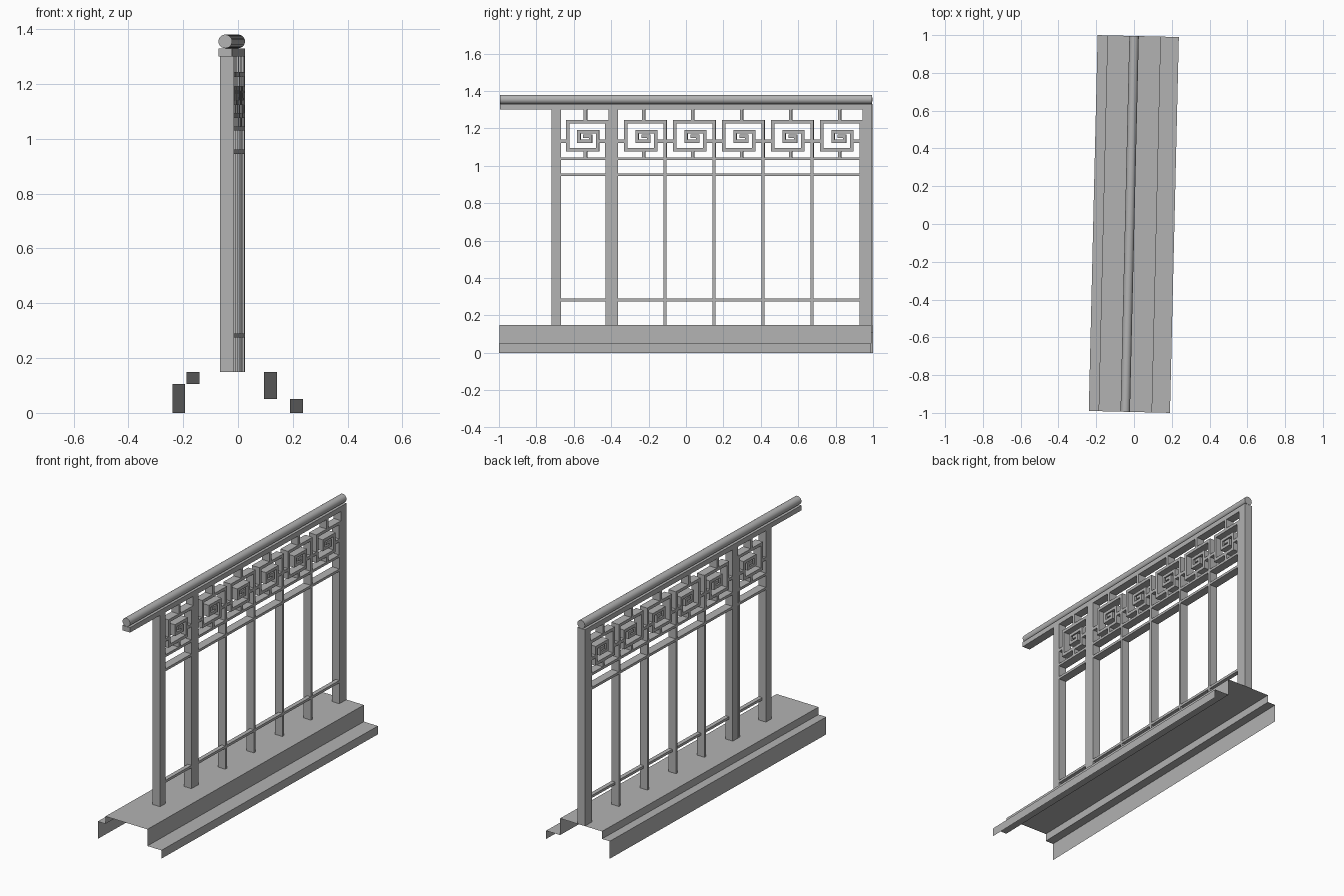
import bpy, bmesh
from math import pi
from mathutils import Matrix, Vector

cube = bpy.data.objects.get("Cube")
if cube:
    bpy.data.objects.remove(cube, do_unlink=True)

grey = bpy.data.materials.new("mid_grey")
grey.use_nodes = True
colour = (0.45, 0.45, 0.45, 1)
grey.diffuse_color = colour
grey.node_tree.nodes["Principled BSDF"].inputs["Base Color"].default_value = colour

TURN = Matrix.Rotation(-0.0236, 4, 'Z')   # the whole railing stands slightly turned
BACK, FACE = -0.048, 0.002                # railing depth in x
MID = (BACK + FACE) / 2
HALF = 0.995                              # half length
FLOOR, TOP = 0.15, 1.30


def finish(name, bm):
    bm.transform(TURN)
    mesh = bpy.data.meshes.new(name)
    bm.to_mesh(mesh)
    bm.free()
    mesh.materials.append(grey)
    obj = bpy.data.objects.new(name, mesh)
    bpy.context.collection.objects.link(obj)
    return obj


def add_box(bm, y0, y1, z0, z1, x0=BACK, x1=FACE):
    size = Vector((x1 - x0, y1 - y0, z1 - z0))
    centre = Vector((x0 + x1, y0 + y1, z0 + z1)) / 2
    bmesh.ops.create_cube(bm, size=1, matrix=Matrix.Translation(centre) @ Matrix.Diagonal(size).to_4x4())


def box(name, *dims):
    bm = bmesh.new()
    add_box(bm, *dims)
    return finish(name, bm)


# Stepped base: an open folded sheet
profile = [(-0.216, 0), (-0.216, 0.105), (-0.164, 0.105), (-0.164, FLOOR),
           (0.119, FLOOR), (0.119, 0.05), (0.214, 0.05), (0.214, 0)]
bm = bmesh.new()
rows = [[bm.verts.new((x, y, z)) for x, z in profile] for y in (-HALF, HALF)]
for i in range(len(profile) - 1):
    bm.faces.new((rows[0][i], rows[0][i + 1], rows[1][i + 1], rows[1][i]))
bmesh.ops.recalc_face_normals(bm, faces=bm.faces)
if max(bm.faces, key=lambda f: f.calc_center_median().z).normal.z < 0:
    bmesh.ops.reverse_faces(bm, faces=bm.faces)
finish("stepped_base", bm)

# Top bar and round handrail
box("top_bar", -HALF, HALF, TOP, 1.33)
bm = bmesh.new()
bmesh.ops.create_cone(bm, cap_ends=True, segments=24, radius1=0.025, radius2=0.025, depth=2 * HALF,
                      matrix=Matrix.Translation((MID, 0, 1.355)) @ Matrix.Rotation(pi / 2, 4, 'X'))
handrail = finish("handrail", bm)
bpy.context.view_layer.objects.active = handrail
handrail.select_set(True)
bpy.ops.object.shade_smooth_by_angle()
handrail.select_set(False)

# Posts
for name, y in (("front_post", -0.719), ("second_post", -0.414), ("end_post", 0.945)):
    box(name, y, y + 0.05, FLOOR, TOP)

# Horizontal rails
box("lower_rail", -0.67, 0.945, 0.275, 0.29, FACE - 0.025, FACE)
box("middle_rail", -0.67, 0.945, 0.945, 0.96)
box("upper_rail", -0.67, 0.945, 1.03, 1.045)

# Balusters, each running up into a square scroll
W = 0.009
scroll = [(0, 1.04), (0, 1.235), (-0.21, 1.235), (-0.21, 1.085), (-0.05, 1.085), (-0.05, 1.183),
          (-0.15, 1.183), (-0.15, 1.132), (-0.088, 1.132), (-0.088, 1.158), (-0.118, 1.158)]
links = [((-0.25, 1.132), (-0.21, 1.132)), ((-0.05, 1.132), (0, 1.132)),
         ((-0.115, 1.235), (-0.115, TOP - W)), ((-0.115, 1.04), (-0.115, 1.085))]
for n, y in enumerate([-0.423] + [-0.112 + 0.262 * i for i in range(5)], 1):
    box(f"baluster_{n}", y - 0.0075, y + 0.0075, FLOOR, 1.04)
    bm = bmesh.new()
    for (ya, za), (yb, zb) in list(zip(scroll, scroll[1:])) + links:
        add_box(bm, y + min(ya, yb) - W, y + max(ya, yb) + W, min(za, zb) - W, max(za, zb) + W)
    finish(f"scroll_{n}", bm)
